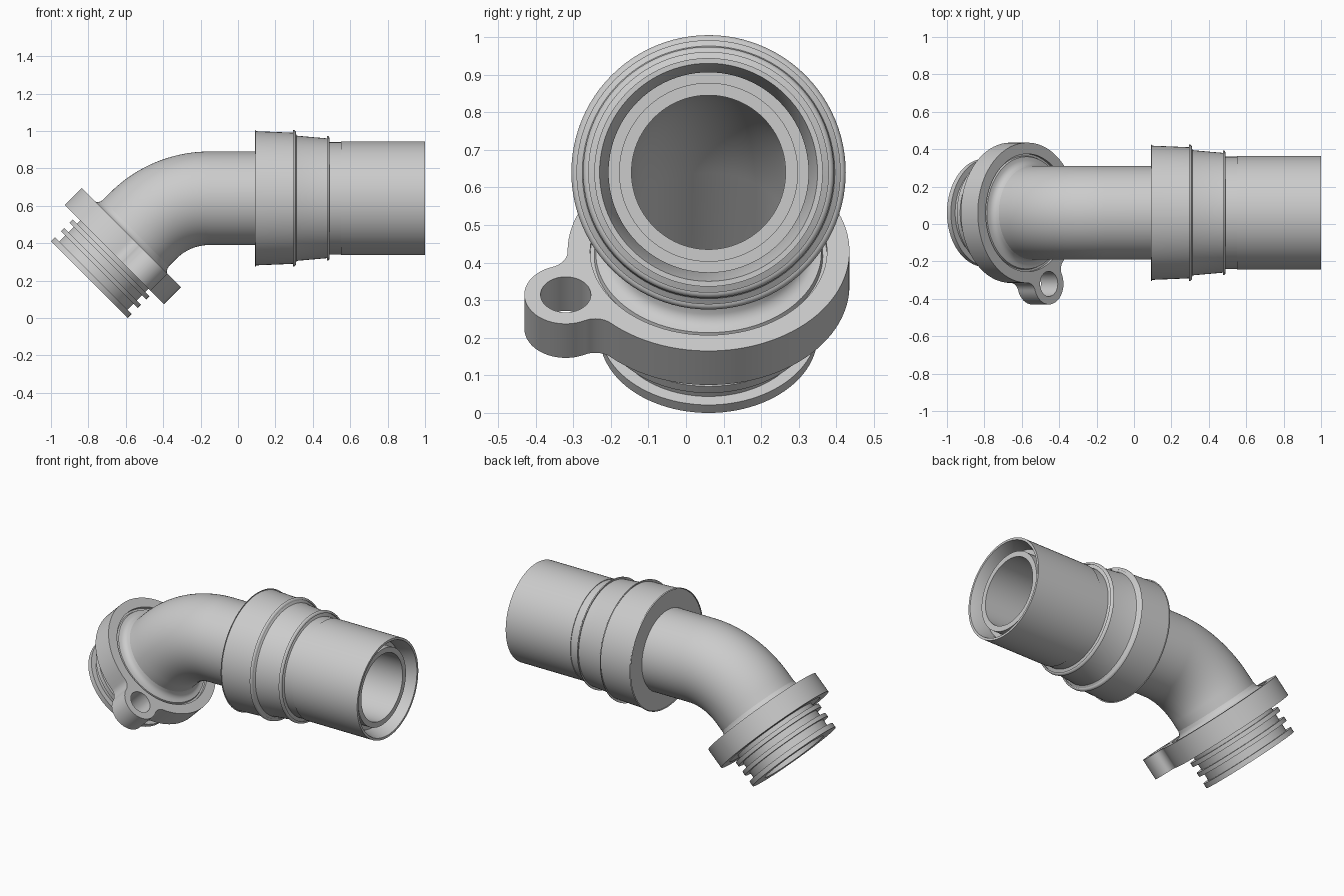
import bpy, bmesh
from math import sin, cos, pi, acos, atan2, radians, hypot
from mathutils import Matrix, Vector

if "Cube" in bpy.data.objects:
    bpy.data.objects.remove(bpy.data.objects["Cube"])

grey = bpy.data.materials.new("plain grey")
grey.use_nodes = True
colour = (0.6, 0.6, 0.6, 1)
grey.diffuse_color = colour
grey.node_tree.nodes["Principled BSDF"].inputs["Base Color"].default_value = colour

SIDES = 96
AXIS_Y, AXIS_Z = 0.06, 0.64


def frame(x, z, tilt):
    """Local z along the pipe, tilted from vertical towards +x."""
    return Matrix.Translation((x, AXIS_Y, z)) @ Matrix.Rotation(radians(tilt), 4, 'Y')


INLET = frame(-0.795, 0.205, 45)
OUTLET = frame(0, AXIS_Z, 90)


def smooth(obj):
    bpy.ops.object.select_all(action='DESELECT')
    obj.select_set(True)
    bpy.context.view_layer.objects.active = obj
    bpy.ops.object.shade_smooth_by_angle(angle=radians(30))


def ring_solid(name, stations):
    """Closed skin through circular rings given as (matrix, radius)."""
    bm = bmesh.new()
    rings = []
    for m, r in stations:
        rings.append([bm.verts.new(m @ Vector((r * cos(2 * pi * i / SIDES), r * sin(2 * pi * i / SIDES), 0)))
                      for i in range(SIDES)])
    for a, b in zip(rings, rings[1:] + rings[:1]):
        for i in range(SIDES):
            j = (i + 1) % SIDES
            bm.faces.new((a[i], a[j], b[j], b[i]))
    bmesh.ops.recalc_face_normals(bm, faces=bm.faces)
    mesh = bpy.data.meshes.new(name)
    bm.to_mesh(mesh)
    bm.free()
    mesh.materials.append(grey)
    obj = bpy.data.objects.new(name, mesh)
    bpy.context.collection.objects.link(obj)
    smooth(obj)


def lathe(name, base, profile):
    ring_solid(name, [(base @ Matrix.Translation((0, 0, h)), r) for h, r in profile])


def rounded(h, r, dh, dr, size=0.015, steps=4):
    """Quarter-round corner; dh and dr point from the corner into the part."""
    pts = []
    for k in range(steps + 1):
        a = pi / 2 * k / steps
        pts.append((h + dh * size * (1 - sin(a)), r + dr * size * (1 - cos(a))))
    return pts


# Bent inner pipe, hollow all the way through
BEND, PIPE, BORE = 0.5, 0.25, 0.205
bend_x = -0.36 + BEND * (2 ** 0.5 - 1)
path = [INLET]
for k in range(25):
    a = 45 * (1 - k / 24)
    path.append(frame(bend_x - BEND * sin(radians(a)),
                      AXIS_Z - BEND * (1 - cos(radians(a))), 90 - a))
path.append(frame(0.12, AXIS_Z, 90))
tip = frame(0.96, AXIS_Z, 90)
outer = [(m, PIPE) for m in path] + [(path[-1], 0.238), (tip, 0.238)]
inner = [(tip, BORE)] + [(m, BORE) for m in reversed(path)]
ring_solid("bent_pipe", outer + inner)

# Stepped collar and open outer sleeve
lathe("collar_and_sleeve", OUTLET,
      [(0.09, 0.245)]
      + rounded(0.09, 0.365, 1, -1, 0.006)[::-1][::-1]
      + rounded(0.31, 0.365, -1, -1)[::-1]
      + [(0.31, 0.342), (0.314, 0.336), (0.32, 0.334)]
      + rounded(0.49, 0.334, -1, -1)[::-1]
      + [(0.49, 0.3), (0.55, 0.3), (0.55, 0.304), (1, 0.304), (1, 0.29),
         (0.92, 0.266), (0.9, 0.266), (0.9, 0.236)])

# Grooved spigot below the flange
lip, groove = 0.29, 0.258
spigot = [(0, PIPE)]
for start, end in ((0, 0.03), (0.075, 0.1), (0.14, 0.165)):
    spigot += [(start, groove), (start, lip), (end, lip), (end, groove)]
lathe("grooved_spigot", INLET, spigot[:1] + spigot[2:] + [(0.2, groove), (0.2, PIPE)])

# Flange seat flaring into the pipe
lathe("flange_seat", INLET,
      [(0.192, 0.248), (0.192, 0.316), (0.3, 0.316), (0.3, 0.304), (0.312, 0.3),
       (0.314, 0.28), (0.322, 0.264), (0.336, 0.254), (0.36, 0.248)])

# Flange outline with a filleted bolt ear
LOW, HIGH = 0.19, 0.318
DISC, EAR, FILLET = 0.375, 0.11, 0.06
ear = Vector((0.163, -0.38))
phi, dist = atan2(ear.y, ear.x), ear.length


def arc(centre, radius, start, sweep, steps):
    return [(centre[0] + radius * cos(start + sweep * k / steps),
             centre[1] + radius * sin(start + sweep * k / steps)) for k in range(steps)]


def fillet(centre, start, end):
    sweep = (end - start + pi) % (2 * pi) - pi
    return arc(centre, FILLET, start, sweep, 10)


reach = DISC + FILLET
alpha = acos((reach ** 2 + dist ** 2 - (EAR + FILLET) ** 2) / (2 * reach * dist))
beta = atan2(reach * sin(alpha), reach * cos(alpha) - dist)
f_low, f_high = [Vector((cos(phi + s * alpha), sin(phi + s * alpha))) * reach for s in (-1, 1)]
outline = (arc((0, 0), DISC, phi + alpha, 2 * pi - 2 * alpha, 90)
           + fillet(f_low, phi - alpha + pi, phi - beta + pi)
           + arc(ear, EAR, phi - beta, 2 * beta, 36)
           + fillet(f_high, phi + beta + pi, phi + alpha + pi))

curve = bpy.data.curves.new("flange", 'CURVE')
curve.dimensions = '2D'
curve.fill_mode = 'BOTH'
curve.extrude = (HIGH - LOW) / 2
for loop in (outline, arc((0, 0), 0.315, 0, 2 * pi, SIDES), arc(ear, 0.067, 0, 2 * pi, 40)):
    spline = curve.splines.new('POLY')
    spline.points.add(len(loop) - 1)
    for point, (x, y) in zip(spline.points, loop):
        point.co = (x, y, 0, 1)
    spline.use_cyclic_u = True
curve.materials.append(grey)
flange = bpy.data.objects.new("flange", curve)
bpy.context.collection.objects.link(flange)
flange.matrix_world = INLET @ Matrix.Translation((0, 0, (LOW + HIGH) / 2))
bpy.ops.object.select_all(action='DESELECT')
flange.select_set(True)
bpy.context.view_layer.objects.active = flange
bpy.ops.object.convert(target='MESH')
flange = bpy.context.view_layer.objects.active
bm = bmesh.new()
bm.from_mesh(flange.data)
bmesh.ops.remove_doubles(bm, verts=bm.verts, dist=0.0001)
bmesh.ops.recalc_face_normals(bm, faces=bm.faces)
bm.to_mesh(flange.data)
bm.free()
smooth(flange)
